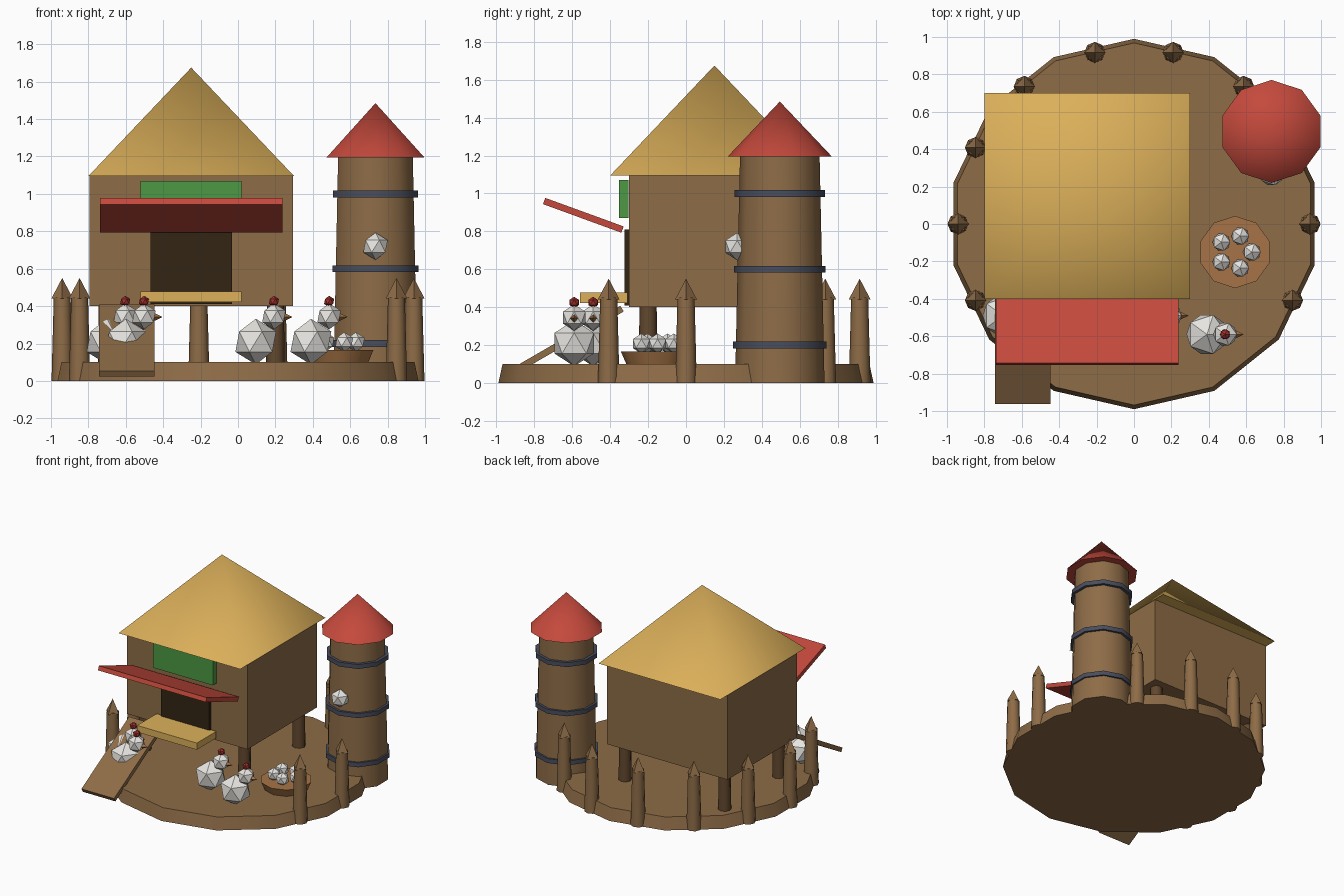
import bpy, bmesh, math
from mathutils import Matrix, Vector

if "Cube" in bpy.data.objects:
    bpy.data.objects.remove(bpy.data.objects["Cube"], do_unlink=True)


def material(name, r, g, b):
    """Flat material from 0-255 sRGB values."""
    lin = [((c / 255 + 0.055) / 1.055) ** 2.4 for c in (r, g, b)] + [1]
    m = bpy.data.materials.new(name)
    m.use_nodes = True
    m.diffuse_color = lin
    m.node_tree.nodes["Principled BSDF"].inputs["Base Color"].default_value = lin
    return m


WOOD = material("brown_wood", 142, 108, 71)
DARK = material("dark_wood", 98, 72, 46)
STRAW = material("straw", 220, 176, 90)
RED = material("red", 196, 73, 60)
COMB = material("dark_red", 160, 48, 42)
GREEN = material("green", 76, 152, 68)
DOOR = material("doorway_dark", 50, 37, 18)
SLATE = material("slate_band", 73, 78, 93)
WHITE = material("white", 235, 233, 228)
TAN = material("light_wood", 166, 116, 70)


def finish(name, bm, mat, loc, rot=None, smooth=0):
    """Turn a bmesh into an object, smoothing edges under an angle."""
    if rot:
        bmesh.ops.transform(bm, matrix=rot, verts=bm.verts)
    for f in bm.faces:
        f.smooth = smooth > 0
    for e in bm.edges:
        e.smooth = e.calc_face_angle(math.pi) < math.radians(smooth)
    mesh = bpy.data.meshes.new(name)
    bm.to_mesh(mesh)
    bm.free()
    mesh.materials.append(mat)
    ob = bpy.data.objects.new(name, mesh)
    ob.location = loc
    bpy.context.scene.collection.objects.link(ob)
    return ob


def box(name, mat, center, size, tilt=0):
    bm = bmesh.new()
    bmesh.ops.create_cube(bm, size=1)
    bmesh.ops.scale(bm, vec=size, verts=bm.verts)
    return finish(name, bm, mat, center, Matrix.Rotation(math.radians(tilt), 4, "X"))


def cone(name, mat, x, y, z0, z1, r0, r1, sides, rot=None, smooth=65):
    bm = bmesh.new()
    bmesh.ops.create_cone(bm, cap_ends=True, segments=sides, radius1=r0,
                          radius2=r1, depth=z1 - z0)
    return finish(name, bm, mat, (x, y, (z0 + z1) / 2), rot, smooth)


def ball(name, mat, center, r):
    bm = bmesh.new()
    bmesh.ops.create_icosphere(bm, subdivisions=1, radius=r)
    return finish(name, bm, mat, center)


# Ground disc
cone("ground", WOOD, 0, 0, 0, 0.1, 0.99, 0.968, 14)

# Fence: posts around the back and sides, open at the front
for k in (0, 2, 3, 4, 5, 6, 7, 8, 13):
    a = math.tau * k / 14
    x, y = 0.94 * math.cos(a), 0.94 * math.sin(a)
    cone("fence_post", WOOD, x, y, 0, 0.45, 0.057, 0.045, 8)
    cone("fence_point", WOOD, x, y, 0.44, 0.55, 0.058, 0, 4)

# House on stilts
HX, HY = -0.25, 0.15
box("house_body", WOOD, (HX, HY, 0.75), (1.09, 0.9, 0.7))
for sx in (-1, 1):
    for sy in (-1, 1):
        cone("stilt", DARK, HX + sx * 0.45, HY + sy * 0.35, 0.08, 0.42, 0.05, 0.045, 8)
cone("house_roof", STRAW, HX, HY, 1.095, 1.675, 0.55 * math.sqrt(2), 0, 4,
     Matrix.Rotation(math.pi / 4, 4, "Z"))
box("doorway", DOOR, (HX, -0.31, 0.61), (0.435, 0.03, 0.4))
box("sign_board", GREEN, (HX, -0.328, 0.97), (0.54, 0.05, 0.2))
box("awning", RED, (HX, -0.542, 0.885), (0.975, 0.44, 0.035), -20)
box("counter", STRAW, (HX, -0.435, 0.45), (0.54, 0.25, 0.055))
box("ramp", WOOD, (-0.595, -0.645, 0.215), (0.295, 0.71, 0.035), 30)

# Round tower with bands and a pointed roof
TX, TY = 0.735, 0.495
cone("tower", WOOD, TX, TY, 0, 1.2, 0.236, 0.21, 10)
for z, r in ((0.2, 0.246), (0.6, 0.242), (1.0, 0.238)):
    cone("tower_band", SLATE, TX, TY, z - 0.018, z + 0.018, r, r, 10)
cone("tower_roof", RED, TX, TY, 1.195, 1.485, 0.275, 0, 10)
ball("tower_ball", WHITE, (TX, 0.27, 0.72), 0.073)

# Nest with a ring of eggs
NX, NY = 0.54, -0.15
cone("nest", TAN, NX, NY, 0.1, 0.165, 0.165, 0.193, 10)
for k in range(5):
    a = math.tau * k / 5
    ball("egg", WHITE, (NX + 0.09 * math.cos(a), NY + 0.09 * math.sin(a), 0.208), 0.053)

# Hens facing +x
for x, y in ((-0.70, -0.49), (-0.60, -0.59), (0.095, -0.49), (0.39, -0.59)):
    ball("hen_body", WHITE, (x, y, 0.21), 0.122)
    ball("hen_head", WHITE, (x + 0.097, y, 0.345), 0.07)
    ball("hen_comb", COMB, (x + 0.097, y, 0.425), 0.03)
    beak = cone("hen_beak", TAN, 0, 0, 0, 0.05, 0.024, 0, 4,
                Matrix.Rotation(math.pi / 2, 4, "Y"))
    beak.location = Vector((x + 0.172, y, 0.342))
